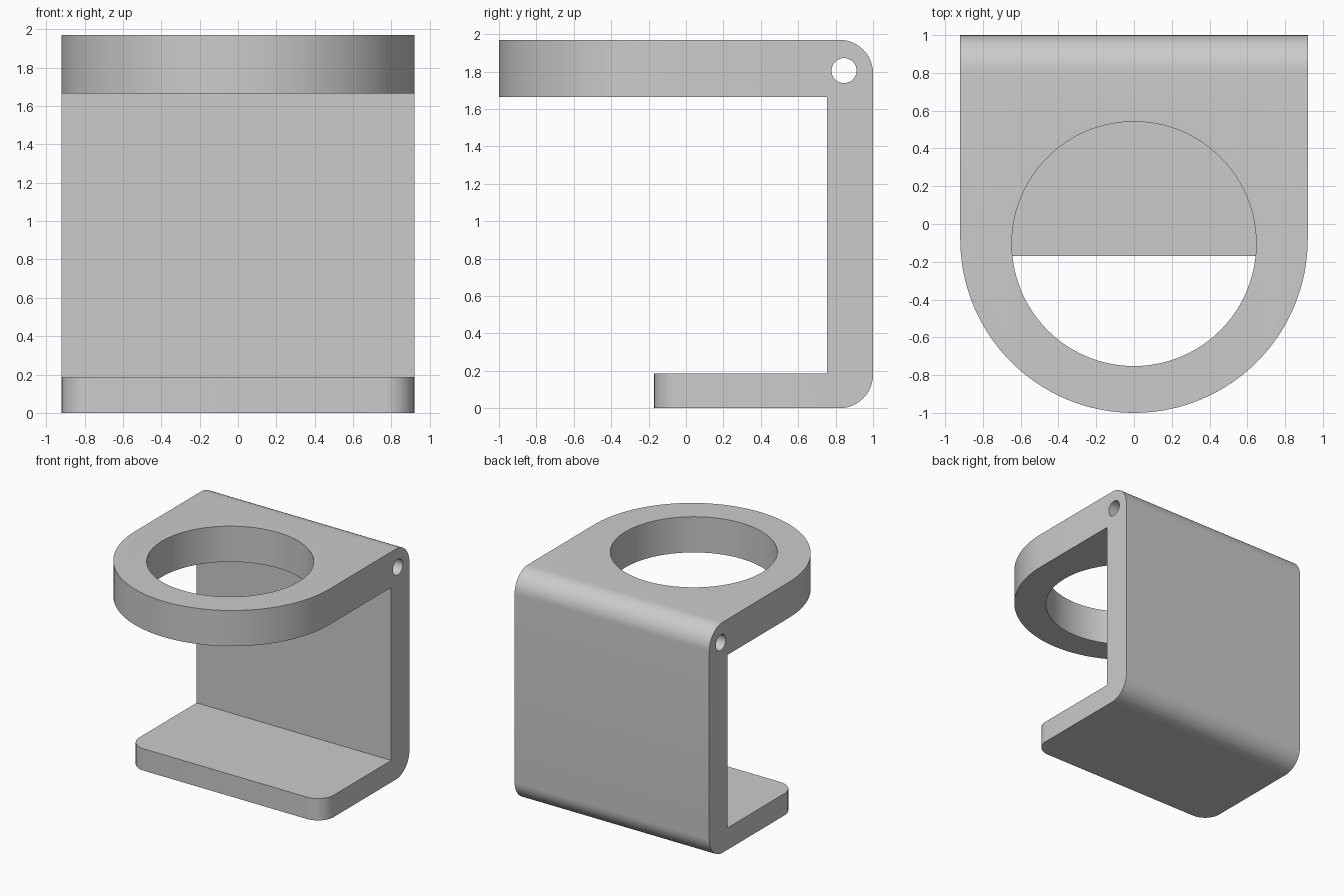
import bpy, bmesh
from math import sin, cos, pi

cube = bpy.data.objects.get("Cube")
if cube:
    bpy.data.objects.remove(cube)

W = 0.92            # half width
RING_Y = -0.08      # centre of the rounded front
BORE_Y = -0.105     # centre of the large bore

grey = bpy.data.materials.new("plain grey")
grey.use_nodes = True
colour = (0.6, 0.6, 0.6, 1)
grey.diffuse_color = colour
grey.node_tree.nodes["Principled BSDF"].inputs["Base Color"].default_value = colour


def arc(cx, cy, r, start, end, steps):
    return [(cx + r * cos(start + (end - start) * i / steps),
             cy + r * sin(start + (end - start) * i / steps)) for i in range(steps + 1)]


def prism(name, outline, axis, low, high, edge_test=None, bevel=0):
    """Extrude a 2D outline along x (outline is y, z) or z (outline is x, y)."""
    place = (lambda p: (low, *p)) if axis == "x" else (lambda p: (*p, low))
    bm = bmesh.new()
    face = bm.faces.new([bm.verts.new(place(p)) for p in outline])
    out = bmesh.ops.extrude_face_region(bm, geom=[face])
    depth = high - low
    bmesh.ops.translate(bm, verts=[v for v in out["geom"] if isinstance(v, bmesh.types.BMVert)],
                        vec=(depth, 0, 0) if axis == "x" else (0, 0, depth))
    if edge_test:
        bmesh.ops.bevel(bm, geom=[e for e in bm.edges if edge_test(e)], offset=bevel,
                        segments=10, profile=0.5, affect="EDGES")
    bmesh.ops.recalc_face_normals(bm, faces=bm.faces)
    mesh = bpy.data.meshes.new(name)
    bm.to_mesh(mesh)
    bm.free()
    obj = bpy.data.objects.new(name, mesh)
    bpy.context.collection.objects.link(obj)
    mesh.materials.append(grey)
    return obj


# C-shaped side profile with rounded back corners and rounded shelf corners
R = 0.18
profile = [(-1.05, 1.665), (0.755, 1.665), (0.755, 0.187), (-0.17, 0.187), (-0.17, 0)]
profile += arc(1 - R, R, R, -pi / 2, 0, 12)
profile += arc(1 - R, 1.97 - R, R, 0, pi / 2, 12)
profile += [(-1.05, 1.97)]


def shelf_corner(e):
    a, b = (v.co for v in e.verts)
    return abs(a.x - b.x) < 1e-4 and abs(a.y + 0.17) < 1e-4 and abs(b.y + 0.17) < 1e-4


bracket = prism("bracket", profile, "x", -W, W, shelf_corner, 0.15)

# Cutters: rounded ring front, large bore, pin hole
front = arc(0, RING_Y, W, pi, 2 * pi, 64)
front += [(1.2, RING_Y), (1.2, -1.2), (-1.2, -1.2), (-1.2, RING_Y)]
cutters = [
    prism("front_cutter", front, "z", 1.4, 2.2),
    prism("bore_cutter", arc(0, BORE_Y, 0.647, 0, 2 * pi, 96)[:-1], "z", 1.4, 2.2),
    prism("pin_cutter", arc(0.845, 1.805, 0.067, 0, 2 * pi, 40)[:-1], "x", -1.2, 1.2),
]
bpy.ops.object.select_all(action="DESELECT")
bpy.context.view_layer.objects.active = bracket
bracket.select_set(True)
for cutter in cutters:
    mod = bracket.modifiers.new(cutter.name, "BOOLEAN")
    mod.operation, mod.solver, mod.object = "DIFFERENCE", "EXACT", cutter
    bpy.ops.object.modifier_apply(modifier=mod.name)
    bpy.data.objects.remove(cutter)

bpy.ops.object.shade_smooth_by_angle(angle=pi / 6)
